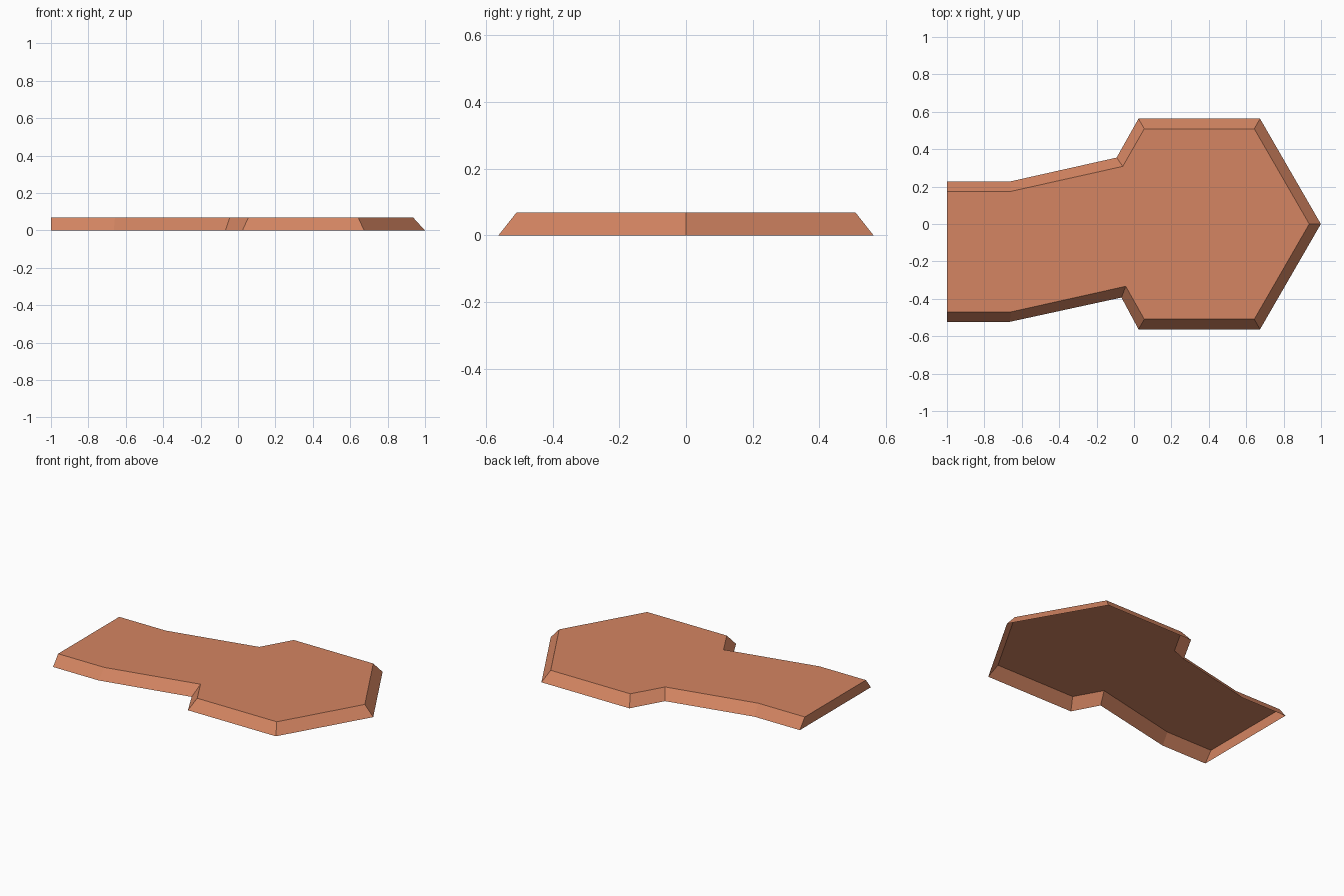
import bpy
import bmesh
import math

if "Cube" in bpy.data.objects:
    bpy.data.objects.remove(bpy.data.objects["Cube"])

HEIGHT = 0.068
HEX_X = 0.349


def outline(radius, back_arm, front_arm):
    """Hexagonal head (counter-clockwise) joined to the arm on its left."""
    head = [(HEX_X + radius * math.cos(math.radians(a)),
             radius * math.sin(math.radians(a)))
            for a in (-120, -60, 0, 60, 120)]
    return front_arm + head + back_arm


# Wide foot outline and narrower top outline
foot = outline(0.65,
               [(-0.093, 0.355), (-0.664, 0.227), (-1, 0.227)],
               [(-1, -0.523), (-0.664, -0.523), (-0.067, -0.393)])
top = outline(0.588,
              [(-0.06, 0.308), (-0.656, 0.175), (-1, 0.175)],
              [(-1, -0.47), (-0.658, -0.47), (-0.044, -0.333)])

# Hollow plate: top face and sloped walls, open underneath
bm = bmesh.new()
low = [bm.verts.new((x, y, 0)) for x, y in foot]
high = [bm.verts.new((x, y, HEIGHT)) for x, y in top]
bm.faces.new(high)
n = len(low)
for i in range(n):
    j = (i + 1) % n
    bm.faces.new((low[i], low[j], high[j], high[i]))

mesh = bpy.data.meshes.new("plate")
bm.to_mesh(mesh)
bm.free()
plate = bpy.data.objects.new("plate", mesh)
bpy.context.collection.objects.link(plate)

# Single clay colour
clay = bpy.data.materials.new("clay orange")
clay.diffuse_color = (0.66, 0.235, 0.122, 1)
clay.use_nodes = True
clay.node_tree.nodes["Principled BSDF"].inputs["Base Color"].default_value = clay.diffuse_color
mesh.materials.append(clay)
